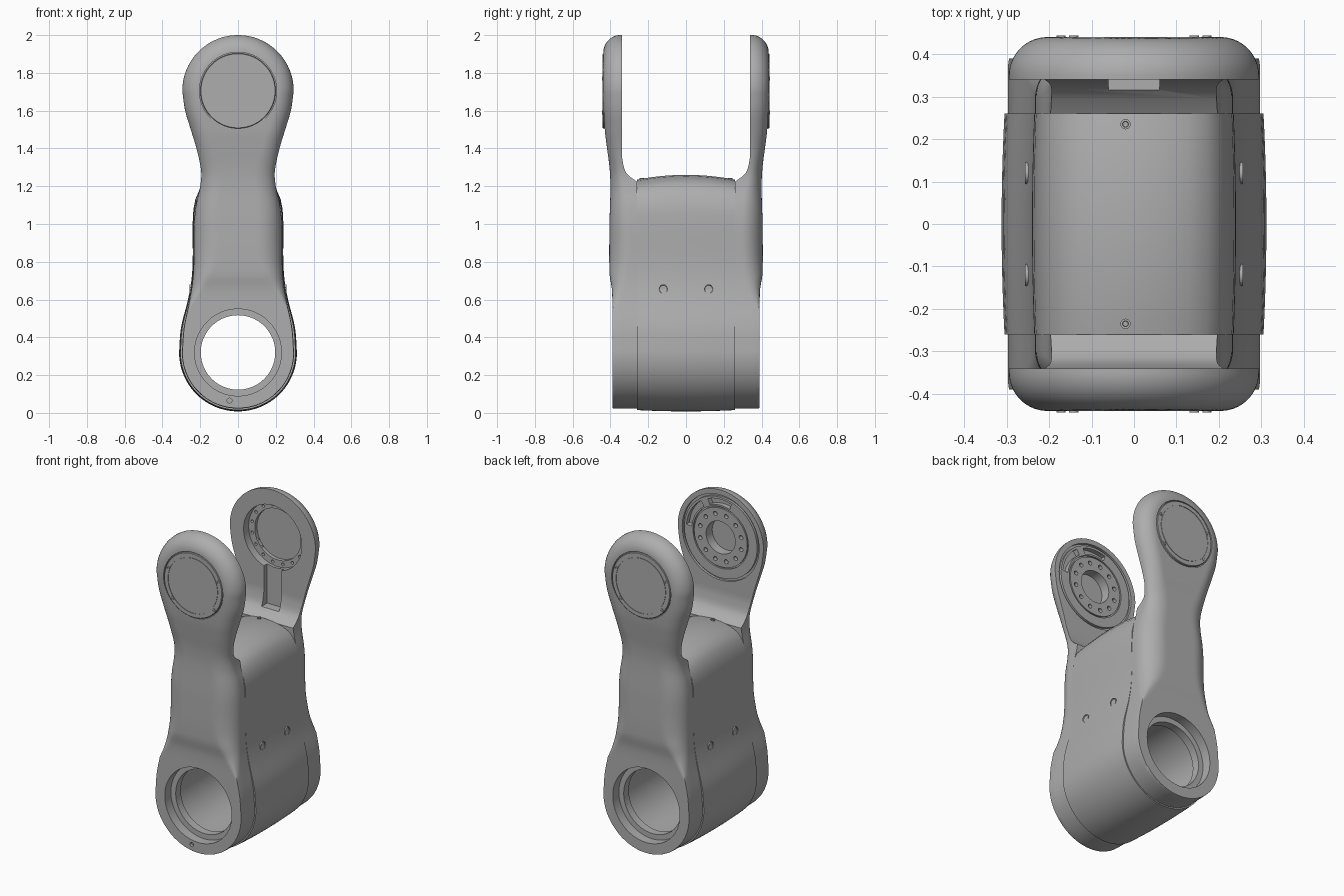
import bpy, bmesh
from math import sin, cos, pi, sqrt, hypot, radians

cube = bpy.data.objects.get("Cube")
if cube:
    bpy.data.objects.remove(cube, do_unlink=True)

grey = bpy.data.materials.new("satin grey")
grey.use_nodes = True
grey.diffuse_color = (0.42, 0.42, 0.42, 1)
grey.node_tree.nodes["Principled BSDF"].inputs["Base Color"].default_value = (0.42, 0.42, 0.42, 1)

BORE_Z, HEAD_Z, HEAD_R, FOOT_R = 0.32, 1.705, 0.295, 0.297


def curve(points, z):
    """Smooth interpolation through (z, value) points."""
    if z <= points[0][0]:
        return points[0][1]
    if z >= points[-1][0]:
        return points[-1][1]
    i = next(k for k in range(len(points) - 1) if z <= points[k + 1][0])

    def slope(k):
        a, b = points[max(k - 1, 0)], points[min(k + 1, len(points) - 1)]
        return (b[1] - a[1]) / (b[0] - a[0])
    (z0, v0), (z1, v1) = points[i], points[i + 1]
    h = z1 - z0
    t = (z - z0) / h
    return (v0 * (1 + 2 * t) * (1 - t) ** 2 + v1 * t * t * (3 - 2 * t)
            + h * slope(i) * t * (1 - t) ** 2 - h * slope(i + 1) * t * t * (1 - t))


def finish(bm, name, angle=35):
    bmesh.ops.remove_doubles(bm, verts=bm.verts, dist=1e-5)
    bmesh.ops.dissolve_degenerate(bm, edges=bm.edges, dist=1e-6)
    bmesh.ops.recalc_face_normals(bm, faces=bm.faces)
    mesh = bpy.data.meshes.new(name)
    bm.to_mesh(mesh)
    bm.free()
    obj = bpy.data.objects.new(name, mesh)
    bpy.context.collection.objects.link(obj)
    mesh.materials.append(grey)
    smooth(obj, angle)
    return obj


def smooth(obj, angle=35):
    bpy.ops.object.select_all(action='DESELECT')
    obj.select_set(True)
    bpy.context.view_layer.objects.active = obj
    bpy.ops.object.shade_smooth_by_angle(angle=radians(angle))


def skin(bm, rings, closed=False):
    """Join equal loops of points into a capped or closed tube."""
    loops = [[bm.verts.new(p) for p in ring] for ring in rings]
    n = len(loops[0])
    pairs = list(zip(loops, loops[1:])) + ([(loops[-1], loops[0])] if closed else [])
    for a, b in pairs:
        for i in range(n):
            j = (i + 1) % n
            bm.faces.new((a[i], a[j], b[j], b[i]))
    if not closed:
        bm.faces.new(loops[0])
        bm.faces.new(loops[-1])


def lathe(bm, profile, x=0, z=0, side=1, arc=None, steps=64):
    """Turn a closed (radius, y) profile about a line along y."""
    start, end = arc or (0, 360)
    count = steps + 1 if arc else steps
    rings = []
    for k in range(count):
        a = radians(start + (end - start) * k / steps)
        rings.append([(x + r * cos(a), side * y, z + r * sin(a)) for r, y in profile])
    skin(bm, rings, closed=arc is None)


def cut(obj, build):
    bm = bmesh.new()
    build(bm)
    cutter = finish(bm, "cutter")
    cutter.hide_render = True
    mod = obj.modifiers.new("cut", 'BOOLEAN')
    mod.operation, mod.solver, mod.object = 'DIFFERENCE', 'EXACT', cutter
    bpy.ops.object.select_all(action='DESELECT')
    bpy.context.view_layer.objects.active = obj
    obj.select_set(True)
    bpy.ops.object.modifier_apply(modifier=mod.name)
    bpy.data.objects.remove(cutter, do_unlink=True)


def disc(r, y0, y1):
    return [(0, y0), (r, y0), (r, y1), (0, y1)]


def band(r0, r1, y0, y1):
    return [(r0, y0), (r1, y0), (r1, y1), (r0, y1)]


def ring_of_holes(bm, count, radius, r, y0, y1, side):
    for k in range(count):
        a = 2 * pi * (k + 0.5) / count
        lathe(bm, disc(r, y0, y1), radius * cos(a), HEAD_Z + radius * sin(a), side, steps=12)


def bore(bm):
    half = [(0, 0.5), (0.23, 0.5), (0.23, 0.33), (0.197, 0.33), (0.197, 0.28), (0.24, 0.28)]
    lathe(bm, half + [(r, -y) for r, y in reversed(half)], z=BORE_Z, steps=96)


# Central body: barrel-shaped sleeve
flank = [(0.32, 0.312), (0.45, 0.302), (0.6, 0.265), (0.7, 0.247), (0.8, 0.24), (1.0, 0.24), (1.08, 0.236)]
shoulder = [(0.226, 1.13), (0.205, 1.18), (0.175, 1.215), (0.13, 1.238), (0.07, 1.253)]
half = [(0.312 * sin(a * pi / 48), BORE_Z - 0.312 * cos(a * pi / 48)) for a in range(1, 24)]
half += [(curve(flank, 0.32 + 0.76 * k / 24), 0.32 + 0.76 * k / 24) for k in range(25)] + shoulder
outline = [(0, 0.008)] + half + [(0, 1.26)] + [(-x, z) for x, z in reversed(half)]
rings = []
for k in range(15):
    y = -0.26 + 0.52 * k / 14
    s = 1 - 0.05 * (y / 0.39) ** 2
    drop = 0.025 * (y / 0.26) ** 2
    rings.append([(x * s, y, BORE_Z + (z - BORE_Z) * s if z < BORE_Z
                   else z - drop * max(0, (z - 1) / 0.26)) for x, z in outline])
bm = bmesh.new()
skin(bm, rings)
body = finish(bm, "centre_body")
cut(body, bore)
smooth(body)

# Side arms: half width, outer face, inner face, edge start and edge radius by height
WIDTH = [(0.32, 0.297), (0.45, 0.287), (0.6, 0.256), (0.7, 0.24), (0.8, 0.234), (1.0, 0.232),
         (1.1, 0.222), (1.2, 0.2), (1.28, 0.195), (1.4, 0.22), (1.5, 0.25), (1.6, 0.28), (1.705, 0.295)]
OUTER = [(0.6, 0.39), (0.66, 0.393), (0.74, 0.405), (1.0, 0.405), (1.2, 0.4), (1.3, 0.405),
         (1.4, 0.418), (1.5, 0.43), (1.7, 0.44), (1.9, 0.438), (2.0, 0.435)]
INNER = [(1.235, 0.26), (1.245, 0.29), (1.28, 0.322), (1.36, 0.34)]
EDGE = [(0.6, 0.34), (0.8, 0.3), (1.1, 0.3), (1.25, 0.33), (1.35, 0.345), (2.0, 0.35)]
ROUND = [(0.56, 0.002), (0.8, 0.12), (1.1, 0.12), (1.4, 0.09)]


def half_width(z):
    if z > HEAD_Z:
        return sqrt(max(0, HEAD_R ** 2 - (z - HEAD_Z) ** 2))
    if z < BORE_Z:
        return sqrt(max(0, FOOT_R ** 2 - (z - BORE_Z) ** 2))
    return curve(WIDTH, z)


def edge_distance(x, z):
    if z > HEAD_Z:
        return HEAD_R - hypot(x, z - HEAD_Z)
    if z < BORE_Z:
        return FOOT_R - hypot(x, z - BORE_Z)
    return half_width(z) - abs(x)


def make_arm(name, side):
    rows, cols = 130, 48
    low, high = BORE_Z - FOOT_R, HEAD_Z + HEAD_R
    rings = []
    for k in range(rows + 1):
        z = (low + high) / 2 - (high - low) / 2 * cos(pi * k / rows)
        w, inner, edge = half_width(z), curve(INNER, z), curve(EDGE, z)
        outer, radius = curve(OUTER, z), curve(ROUND, z)
        ring = [(w, side * inner, z), (-w, side * inner, z)]
        for c in range(cols + 1):
            x = w * sin(pi * (c / cols - 0.5))
            d = min(1, max(0, edge_distance(x, z) / radius))
            ring.append((x, side * (edge + (outer - edge) * sqrt(1 - (1 - d) ** 2)), z))
        rings.append(ring)
    bm = bmesh.new()
    skin(bm, rings)
    arm = finish(bm, name)
    cut(arm, bore)
    cut(arm, lambda b: lathe(b, disc(0.204, 0.426, 0.5), z=HEAD_Z, side=side))
    return arm


front_arm = make_arm("front_arm", -1)
back_arm = make_arm("back_arm", 1)

# Front arm inner flange: rim groove, bolt circle, centre recess and curved slots
cut(front_arm, lambda b: lathe(b, band(0.25, 0.264, 0.3, 0.355), z=HEAD_Z, side=-1))
cut(front_arm, lambda b: lathe(b, band(0.182, 0.19, 0.3, 0.35), z=HEAD_Z, side=-1))
cut(front_arm, lambda b: lathe(b, disc(0.1, 0.3, 0.4), z=HEAD_Z, side=-1))
cut(front_arm, lambda b: ring_of_holes(b, 12, 0.145, 0.013, 0.3, 0.365, -1))
for arc in ((68, 108), (5, 55)):
    cut(front_arm, lambda b: lathe(b, band(0.2, 0.236, 0.3, 0.37), z=HEAD_Z, side=-1, arc=arc, steps=16))


# Back arm inner pocket: stepped recess, cable channel and screw holes
def channel(bm):
    skin(bm, [[(x, y, z) for x, y in ((-0.06, 0.2), (0.06, 0.2), (0.06, 0.372), (-0.06, 0.372))]
              for z in (1.27, 1.56)])


cut(back_arm, lambda b: lathe(b, disc(0.2, 0.3, 0.39), z=HEAD_Z))
cut(back_arm, lambda b: lathe(b, disc(0.158, 0.3, 0.412), z=HEAD_Z))
cut(back_arm, channel)
cut(back_arm, lambda b: ring_of_holes(b, 16, 0.18, 0.009, 0.38, 0.41, 1))

# Front face pin hole
cut(front_arm, lambda b: lathe(b, disc(0.013, 0.37, 0.5), -0.045, 0.065, -1, steps=16))
for arm in (front_arm, back_arm):
    smooth(arm)

# Round head covers with a fine ring groove and four screws
for label, side in (("front", -1), ("back", 1)):
    bm = bmesh.new()
    lathe(bm, [(0, 0.426), (0.199, 0.426), (0.199, 0.438), (0.196, 0.441), (0.172, 0.441),
               (0.172, 0.438), (0.168, 0.438), (0.168, 0.441), (0, 0.441)], z=HEAD_Z, side=side, steps=96)
    finish(bm, label + "_cover")
    bm = bmesh.new()
    for x, z in ((0.172, 1.77), (0.142, 1.59)):
        for sx in (x, -x):
            lathe(bm, band(0.005, 0.011, 0.435, 0.444), sx, z, side, steps=16)
    finish(bm, label + "_cover_screws")

# Small screws on the body flanks and top
for label, sx in (("left", 1), ("right", -1)):
    bm = bmesh.new()
    for y in (-0.12, 0.12):
        rings = [[(sx * h, y + r * cos(a * pi / 12), 0.655 + r * sin(a * pi / 12)) for a in range(24)]
                 for r, h in ((0.026, 0.24), (0.026, 0.257), (0.022, 0.257), (0.02, 0.253))]
        skin(bm, rings)
    finish(bm, label + "_flank_screws")
bm = bmesh.new()
for y in (-0.235, 0.235):
    skin(bm, [[(-0.02 + r * cos(a * pi / 12), y + r * sin(a * pi / 12), h) for a in range(24)]
              for r, h in ((0.012, 1.22), (0.012, 1.244), (0.007, 1.244), (0.006, 1.238))])
finish(bm, "top_screws")
